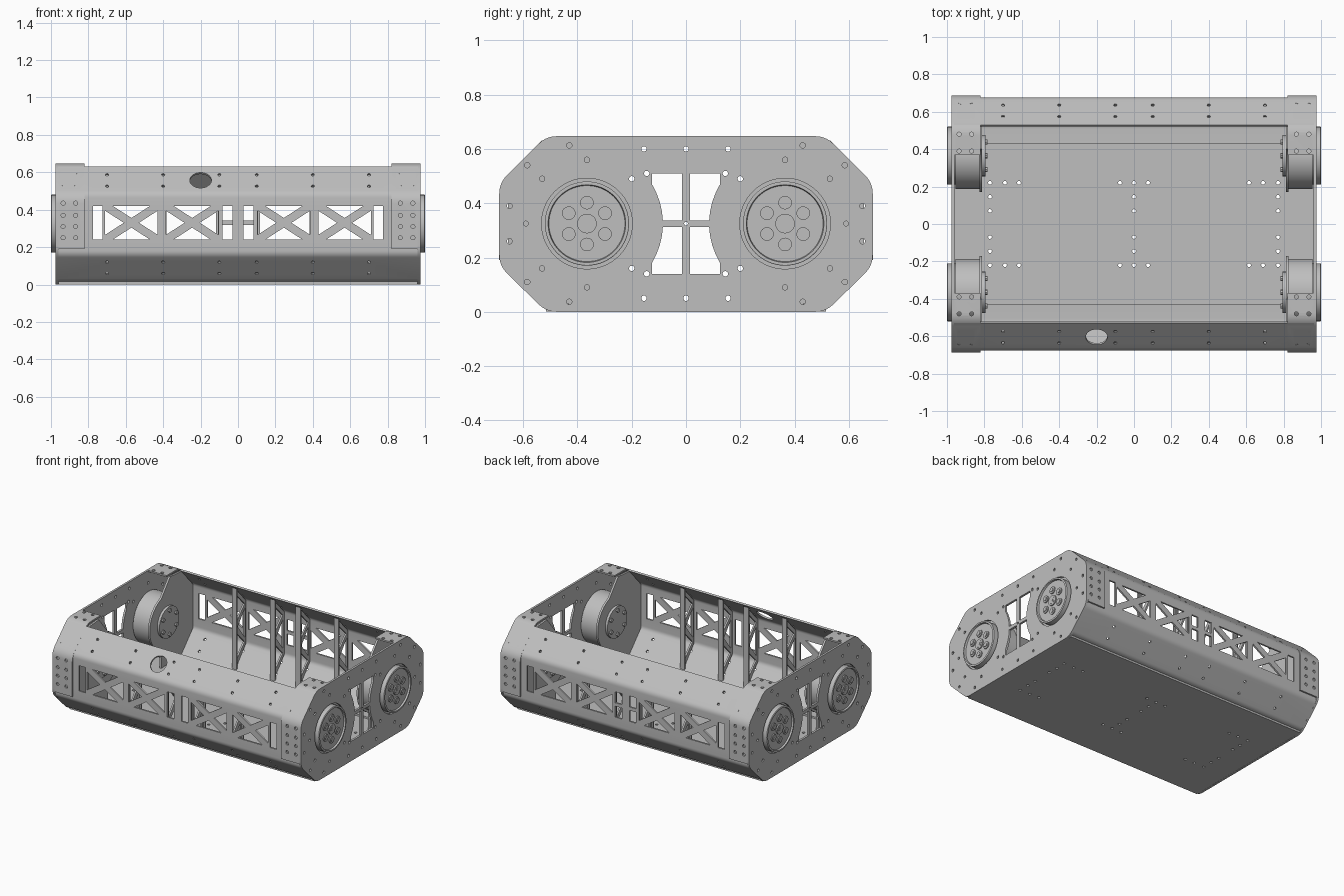
import bpy, bmesh
from math import sin, cos, pi, radians, sqrt
from mathutils import Vector

old = bpy.data.objects.get("Cube")
if old:
    bpy.data.objects.remove(old)

GREY = (0.52, 0.52, 0.52, 1)
metal = bpy.data.materials.new("plain grey metal")
metal.use_nodes = True
metal.diffuse_color = GREY
metal.node_tree.nodes["Principled BSDF"].inputs["Base Color"].default_value = GREY

WHEEL_Y, MID_Z = 0.365, 0.325
SIGNS = (1, -1)
RIBS = [s * x for s in SIGNS for x in (0.1, 0.4)]
parts = []


def finish(name, bm):
    bmesh.ops.recalc_face_normals(bm, faces=bm.faces)
    me = bpy.data.meshes.new(name)
    bm.to_mesh(me)
    bm.free()
    me.materials.append(metal)
    ob = bpy.data.objects.new(name, me)
    bpy.context.collection.objects.link(ob)
    parts.append(ob)
    return ob


def slab(bm, pts, vec):
    """Polygon swept along a vector."""
    vec = Vector(vec)
    a = [bm.verts.new(p) for p in pts]
    b = [bm.verts.new(Vector(p) + vec) for p in pts]
    bm.faces.new(a)
    bm.faces.new(b[::-1])
    for i in range(len(a)):
        j = (i + 1) % len(a)
        bm.faces.new((a[i], b[i], b[j], a[j]))


def side_slab(bm, yz, x0, x1):
    slab(bm, [(x0, y, z) for y, z in yz], (x1 - x0, 0, 0))


def rod(bm, centre, axis, r, length, n=12):
    """Cylinder centred on a point."""
    axis = Vector(axis).normalized()
    u = axis.orthogonal().normalized()
    v = axis.cross(u)
    base = Vector(centre) - axis * length / 2
    ring = [base + r * (u * cos(2 * pi * i / n) + v * sin(2 * pi * i / n)) for i in range(n)]
    slab(bm, ring, axis * length)


def cut(ob, bm):
    """Subtract a cutter mesh and bake the result."""
    tool = finish("cutter", bm)
    parts.remove(tool)
    tool.hide_render = True
    mod = ob.modifiers.new("cut", "BOOLEAN")
    mod.operation, mod.solver, mod.object = "DIFFERENCE", "EXACT", tool
    mod.use_self = True
    deps = bpy.context.evaluated_depsgraph_get()
    me = bpy.data.meshes.new_from_object(ob.evaluated_get(deps))
    ob.modifiers.clear()
    ob.data = me
    bpy.data.objects.remove(tool)


def rounded(pts, r, closed=False):
    out = []
    for i, p in enumerate(pts):
        p = Vector(p)
        if not closed and i in (0, len(pts) - 1):
            out.append(p)
            continue
        a = p + (Vector(pts[i - 1]) - p).normalized() * r
        b = p + (Vector(pts[(i + 1) % len(pts)]) - p).normalized() * r
        for k in range(6):
            t = k / 5
            out.append(a * (1 - t) ** 2 + p * 2 * t * (1 - t) + b * t * t)
    return out


def bent(path, thick):
    """Closed outline of a bent sheet following a path."""
    normals = []
    for a, b in zip(path, path[1:]):
        d = (b - a).normalized()
        normals.append(Vector((d.y, -d.x)))
    inner = []
    for i, p in enumerate(path):
        n1, n2 = normals[max(i - 1, 0)], normals[min(i, len(normals) - 1)]
        inner.append(p + (n1 + n2) / (1 + n1.dot(n2)) * thick)
    return list(path) + inner[::-1]


# Floor plate with mounting holes
bm = bmesh.new()
slab(bm, [(x, y, 0.001) for x, y in ((-.961, -.515), (.961, -.515), (.961, .515), (-.961, .515))], (0, 0, 0.014))
floor = finish("floor_plate", bm)
bm = bmesh.new()
spots = [(x, s * 0.22) for s in SIGNS for x in (0, .075, -.075, .615, -.615, .69, -.69, .77, -.77)]
spots += [(x, s * y) for s in SIGNS for x in (-.77, 0, .77) for y in (.07, .145)]
for x, y in spots:
    rod(bm, (x, y, 0), (0, 0, 1), 0.01, 0.1)
cut(floor, bm)

# Front and back bent panels with truss windows
PANEL = rounded([(.53, .632), (.677, .485), (.677, .16), (.53, .015), (.43, .018)], 0.022)
BRACKET = rounded([(.37, .647), (.515, .647), (.688, .475), (.688, .19)], 0.04)
SLOPES = ((.635, .525), (.575, .587))
for s, side in ((-1, "front"), (1, "back")):
    bm = bmesh.new()
    side_slab(bm, [(s * y, z) for y, z in bent(PANEL, 0.012)], -0.962, 0.962)
    panel = finish(side + "_panel", bm)

    bm = bmesh.new()

    def window(pts):
        slab(bm, [(x, s * 0.6, z) for x, z in pts], (0, s * 0.15, 0))

    lo, hi, w, h, v = 0.24, 0.42, 0.14, 0.09, 0.026
    cz, u = (lo + hi) / 2, v * w / h
    for m in SIGNS:
        for c in (0.57 * m, 0.245 * m):
            for k in SIGNS:
                window([(c - w + u, cz + k * h), (c + w - u, cz + k * h), (c, cz + k * v)])
                window([(c + k * w, cz + h - v), (c + k * w, cz - h + v), (c + k * u, cz)])
        window([(m * x, z) for x, z in ((.725, lo), (.775, lo), (.775, hi), (.725, hi))])
        spans = [(lo, hi)] if s < 0 else [(lo, cz - 0.012), (cz + 0.012, hi)]
        for a, b in spans:
            window([(m * x, z) for x, z in ((.03, a), (.082, a), (.082, b), (.03, b))])
    for x in RIBS + [0.7, -0.7]:
        for y, z in SLOPES:
            rod(bm, (x, s * y, z), (0, s, 1), 0.009, 0.06, 8)
            rod(bm, (x, s * y, 0.645 - z), (0, s, -1), 0.009, 0.06, 8)
    if s < 0:
        rod(bm, (-0.2, -0.604, 0.557), (0, -1, 1), 0.058, 0.12, 32)
    cut(panel, bm)

    # Ribs inside the panel
    for x in RIBS:
        bm = bmesh.new()
        side_slab(bm, [(s * y, z) for y, z in
                       ((.53, .61), (.655, .475), (.655, .175), (.53, .03))], x - .006, x + .006)
        rib = finish(side + "_rib", bm)
        bm = bmesh.new()
        for tri in (((.55, .55), (.637, .46), (.55, .37)), ((.64, .43), (.64, .22), (.56, .325)),
                    ((.55, .28), (.637, .19), (.55, .1))):
            side_slab(bm, [(s * y, z) for y, z in tri], x - .05, x + .05)
        cut(rib, bm)
        bm = bmesh.new()
        side_slab(bm, [(s * y, z) for y, z in
                       ((.53, .03), (.53, .61), (.541, .6), (.541, .04))], x - .018, x + .018)
        finish(side + "_rib_flange", bm)

    # Corner brackets wrapped over the panel ends
    for m in SIGNS:
        bm = bmesh.new()
        side_slab(bm, [(s * y, z) for y, z in bent(BRACKET, 0.011)], m * 0.82, m * 0.961)
        bracket = finish(side + "_corner_bracket", bm)
        bm = bmesh.new()
        for x in (0.868 * m, 0.935 * m):
            for y in (0.39, 0.48):
                rod(bm, (x, s * y, 0.645), (0, 0, 1), 0.011, 0.05)
            for y, z in ((.64, .523), (.575, .588)):
                rod(bm, (x, s * y, z), (0, s, 1), 0.009, 0.06)
            for z in (0.25, 0.31, 0.37, 0.435):
                rod(bm, (x, s * 0.685, z), (0, 1, 0), 0.011, 0.05)
        cut(bracket, bm)

# Outer side plates
OCTAGON = [(-.515, 0), (.515, 0), (.688, .17), (.688, .475), (.515, .647),
           (-.515, .647), (-.688, .475), (-.688, .17)]
HOLES = [(.155, .275), (.145, .185), (.43, .288), (.585, .215), (.65, .065), (.365, .235),
         (.2, .165), (.53, .165)]
for m, side in ((1, "left"), (-1, "right")):
    bm = bmesh.new()
    side_slab(bm, rounded(OCTAGON, 0.04, True), m * 0.961, m * 0.976)
    plate = finish(side + "_side_plate", bm)
    bm = bmesh.new()
    for a in SIGNS:
        rod(bm, (m * 0.97, a * WHEEL_Y, MID_Z), (1, 0, 0), 0.167, 0.1, 64)
        rod(bm, (m * 0.97, a * 0.59, MID_Z), (1, 0, 0), 0.009, 0.1)
        rod(bm, (m * 0.97, 0, MID_Z + a * 0.275), (1, 0, 0), 0.01, 0.1)
        for b in SIGNS:
            # Quarter of the waisted window
            arc = [(WHEEL_Y - sqrt(0.28 ** 2 - d * d), d) for d in (.012, .045, .08, .115, .144)]
            quarter = [(.015, .012)] + arc + [(.125, .185), (.015, .185)]
            side_slab(bm, [(a * y, MID_Z + b * d) for y, d in quarter], m * 0.9, m * 1.05)
            for y, d in HOLES:
                rod(bm, (m * 0.97, a * y, MID_Z + b * d), (1, 0, 0), 0.01, 0.1)
    rod(bm, (m * 0.97, 0, MID_Z), (1, 0, 0), 0.007, 0.1)
    cut(plate, bm)

    for s, end in ((-1, "front"), (1, "back")):
        wy = s * WHEEL_Y
        # Inner motor plate, curved round the drum
        arc = [(WHEEL_Y + 0.195 * cos(radians(t)), MID_Z + 0.195 * sin(radians(t)))
               for t in range(250, 105, -10)]
        outline = [(.4, .63), (.525, .62), (.655, .48), (.655, .17), (.525, .03), (.3, .017)] + arc
        bm = bmesh.new()
        side_slab(bm, [(s * y, z) for y, z in outline], m * 0.812, m * 0.826)
        finish(f"{end}_{side}_motor_plate", bm)

        # Turned hub and drum
        bm = bmesh.new()
        prof = [(.795, 0), (.795, .11), (.812, .11), (.812, .155), (.826, .155), (.826, .178), (.955, .178),
                (.955, .155), (.998, .155), (1.0, .152), (1.0, .143), (.988, .14), (.988, 0)]
        vs = [bm.verts.new((m * x, wy, MID_Z + r)) for x, r in prof]
        es = [bm.edges.new(p) for p in zip(vs, vs[1:])]
        bmesh.ops.spin(bm, geom=vs + es, cent=(0, wy, MID_Z), axis=(1, 0, 0),
                       angle=2 * pi, steps=64, use_merge=True)
        bmesh.ops.remove_doubles(bm, verts=bm.verts, dist=0.0001)
        finish(f"{end}_{side}_hub", bm)

        # Bolts on the hub face and on the inner face
        bm = bmesh.new()
        for r, x in ((.036, .991), (.024, .993), (.012, .995)):
            rod(bm, (m * x, wy, MID_Z), (1, 0, 0), r, 0.01, 24)
        for k in range(6):
            t = pi / 2 + k * pi / 3
            y, z = cos(t), sin(t)
            rod(bm, (m * 0.99, wy + .077 * y, MID_Z + .077 * z), (1, 0, 0), 0.025, 0.01, 16)
            rod(bm, (m * 0.994, wy + .077 * y, MID_Z + .077 * z), (1, 0, 0), 0.014, 0.01, 6)
            rod(bm, (m * 0.793, wy + .085 * y, MID_Z + .085 * z), (1, 0, 0), 0.014, 0.02, 8)
        finish(f"{end}_{side}_hub_bolts", bm)

# Smooth rounded surfaces, keep folds crisp
bpy.ops.object.select_all(action="DESELECT")
for ob in parts:
    ob.select_set(True)
bpy.context.view_layer.objects.active = parts[0]
bpy.ops.object.shade_smooth_by_angle(angle=radians(30))
